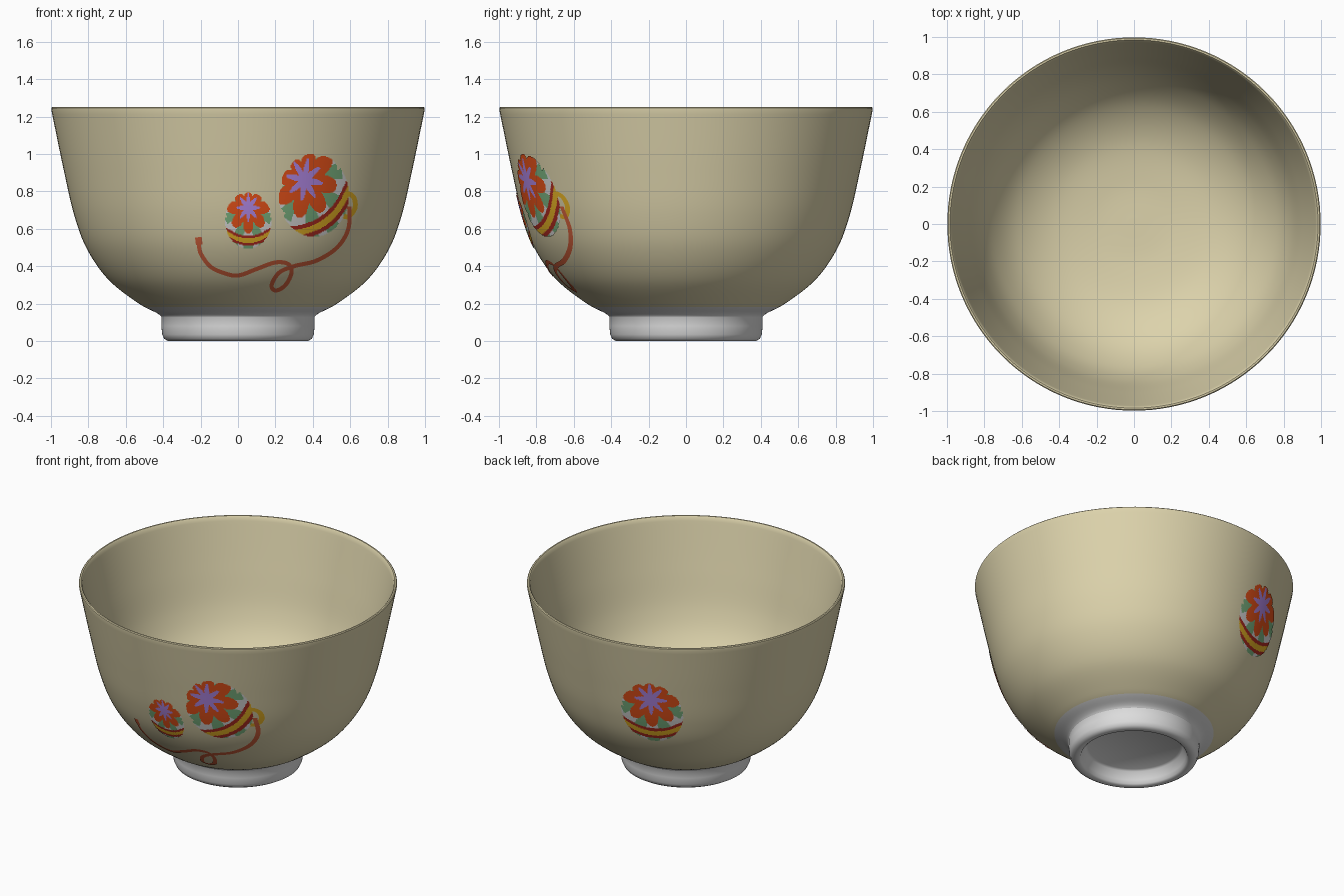
import bpy, bmesh, math
from mathutils import Vector

if "Cube" in bpy.data.objects:
    bpy.data.objects.remove(bpy.data.objects["Cube"])


def material(name, r, g, b):
    m = bpy.data.materials.new(name)
    m.use_nodes = True
    m.diffuse_color = (r, g, b, 1)
    bsdf = m.node_tree.nodes["Principled BSDF"]
    bsdf.inputs["Base Color"].default_value = (r, g, b, 1)
    bsdf.inputs["Roughness"].default_value = 0.6
    return m


CREAM = material("cream glaze", 0.72, 0.65, 0.41)
GREY = material("pale grey clay", 0.72, 0.72, 0.72)
ORANGE = material("orange red", 0.8, 0.085, 0.01)
PURPLE = material("purple", 0.48, 0.27, 0.85)
GREEN = material("leaf green", 0.2, 0.45, 0.22)
RED = material("dark red", 0.42, 0.025, 0.015)
YELLOW = material("golden yellow", 0.85, 0.48, 0.02)
CORD = material("cord red", 0.65, 0.12, 0.045)


def smooth_path(points, steps=8, closed=False):
    """Catmull-Rom curve through 2D points."""
    pts = [Vector(p) for p in points]
    n = len(pts)
    at = (lambda i: pts[i % n]) if closed else (lambda i: pts[max(0, min(n - 1, i))])
    out = []
    for i in range(n if closed else n - 1):
        a, b, c, d = at(i - 1), at(i), at(i + 1), at(i + 2)
        for k in range(steps):
            t = k / steps
            out.append(0.5 * (2 * b + (c - a) * t + (2 * a - 5 * b + 4 * c - d) * t * t
                              + (3 * b - a - 3 * c + d) * t ** 3))
    return out if closed else out + [pts[-1]]


def new_object(name, bm, mats):
    me = bpy.data.meshes.new(name)
    bm.to_mesh(me)
    bm.free()
    for m in mats:
        me.materials.append(m)
    ob = bpy.data.objects.new(name, me)
    bpy.context.collection.objects.link(ob)
    for o in bpy.context.selected_objects:
        o.select_set(False)
    ob.select_set(True)
    bpy.context.view_layer.objects.active = ob
    bpy.ops.object.shade_smooth_by_angle(angle=math.radians(40))
    return ob


def lathe(name, profile, mats, rule=lambda r, z: 0, segments=128):
    """Revolve (radius, height) points, listed from the underside outwards and up."""
    bm = bmesh.new()
    verts = [bm.verts.new((r, 0, z)) for r, z in profile]
    edges = [bm.edges.new(pair) for pair in zip(verts, verts[1:])]
    bmesh.ops.spin(bm, geom=verts + edges, cent=(0, 0, 0), axis=(0, 0, 1),
                   angle=math.tau, steps=segments, use_duplicate=False)
    bmesh.ops.remove_doubles(bm, verts=bm.verts, dist=1e-5)
    bmesh.ops.recalc_face_normals(bm, faces=bm.faces)
    for f in bm.faces:
        c = f.calc_center_median()
        f.material_index = rule(c.xy.length, c.z)
    return new_object(name, bm, mats)


# Bowl: outer wall, rounded lip and inner wall in one profile
outer = smooth_path([(0.41, 0.13), (0.435, 0.15), (0.53, 0.2), (0.69, 0.325), (0.805, 0.487),
                     (0.875, 0.67), (0.933, 0.92), (0.998, 1.235)])
lip = [Vector(p) for p in [(0.998, 1.245), (0.993, 1.25), (0.984, 1.25), (0.978, 1.243)]]
inner = smooth_path([(0.972, 1.22), (0.9, 0.92), (0.835, 0.67), (0.755, 0.5), (0.63, 0.36),
                     (0.45, 0.265), (0.22, 0.225), (0, 0.22)])
lathe("bowl", outer + lip + inner, [CREAM, GREY],
      lambda r, z: 1 if z < 0.185 and r > 0.4 else 0)

# Foot ring with a recessed underside
lathe("foot_ring", [(0, 0.09), (0.29, 0.09), (0.305, 0.08), (0.325, 0.03), (0.335, 0.008),
                    (0.345, 0), (0.375, 0), (0.395, 0.012), (0.405, 0.035), (0.41, 0.08),
                    (0.41, 0.13), (0.42, 0.145)], [GREY])


def wall_radius(z):
    for a, b in zip(outer, outer[1:]):
        if a.y <= z <= b.y:
            return a.x + (b.x - a.x) * (z - a.y) / (b.y - a.y)
    return outer[-1].x


def on_wall(x, z, azimuth, lift):
    """Project a flat drawing point onto the outer wall, seen from an azimuth."""
    r = wall_radius(z) + lift
    depth = math.sqrt(max(r * r - x * x, 0))
    c, s = math.cos(azimuth), math.sin(azimuth)
    return (c * depth - s * x, s * depth + c * x, z)


FRONT = -math.pi / 2
BALL_COLOURS = [ORANGE, PURPLE, GREEN, RED, YELLOW, GREY]


def ball_colour(u, v):
    """Colour slot at a point of the unit disc, or None outside the ball."""
    radius = math.hypot(u, v)
    du, dv = u, v - 0.45
    d = math.hypot(du, dv)
    sector = math.pi / 4
    phi = math.atan2(du, -dv) / sector
    t = 2 * abs(phi - round(phi))          # 0 on a petal axis, 1 between petals
    if radius > (1 - 0.12 * t ** 3 if v > 0.1 else 1):
        return None
    band = v + 0.72 - 0.32 * u * u         # height above the curved sash
    if d < 0.1 or (d < 0.52 and t * d < 0.13 + 0.1 * math.sin(d / 0.52 * math.pi) - 0.12 * d):
        return 1
    if abs(band) < 0.08:
        return 4
    if abs(band) < 0.18:
        return 3
    if band < 0:
        return 2 if math.cos(u * 10) > -0.4 else 5
    if d < 0.93 - 0.38 * t * t:
        return 0
    return 2 if t > 0.5 and d < 1.08 else 5


def painted_ball(name, azimuth, cx, cz, half_w, half_h, tilt=0, cell=0.005):
    bm = bmesh.new()
    cache = {}
    c, s = math.cos(tilt), math.sin(tilt)

    def corner(i, j):
        if (i, j) not in cache:
            cache[i, j] = bm.verts.new(on_wall(cx + i * cell, cz + j * cell, azimuth, 0.005))
        return cache[i, j]

    reach = int(max(half_w, half_h) / cell) + 2
    for i in range(-reach, reach):
        for j in range(-reach, reach):
            p, q = (i + 0.5) * cell / half_w, (j + 0.5) * cell / half_h
            slot = ball_colour(c * p + s * q, c * q - s * p)
            if slot is not None:
                f = bm.faces.new([corner(i, j), corner(i + 1, j),
                                  corner(i + 1, j + 1), corner(i, j + 1)])
                f.material_index = slot
    new_object(name, bm, BALL_COLOURS)


# Three painted thread balls
painted_ball("small_front_ball", FRONT, 0.055, 0.645, 0.125, 0.15)
painted_ball("large_front_ball", FRONT, 0.405, 0.78, 0.187, 0.222, math.radians(35))
painted_ball("back_ball", math.radians(111), 0, 0.75, 0.2, 0.225)


def painted_line(name, points, width, mat, lift, closed=False):
    path = smooth_path(points, 10, closed)
    n = len(path)
    bm = bmesh.new()
    rows = []
    for i, p in enumerate(path):
        a = path[i - 1] if closed or i else p
        b = path[(i + 1) % n] if closed or i < n - 1 else p
        side = (b - a).orthogonal().normalized() * width / 2
        rows.append([bm.verts.new(on_wall(*(p + side * k), FRONT, lift)) for k in (1, 0, -1)])
    for i in range(n if closed else n - 1):
        r, q = rows[i], rows[(i + 1) % n]
        for k in (0, 1):
            f = bm.faces.new([r[k], r[k + 1], q[k + 1], q[k]])
            f.normal_update()
            c = f.calc_center_median()
            if f.normal.dot(Vector((c.x, c.y, 0))) < 0:
                f.normal_flip()
    new_object(name, bm, [mat])


# Trailing cord with a loop, its frayed end, and the ring it hangs from
painted_line("cord", [(-0.21, 0.53), (-0.2, 0.47), (-0.15, 0.4), (-0.08, 0.365), (0, 0.35),
                      (0.1, 0.385), (0.2, 0.42), (0.27, 0.41), (0.285, 0.36), (0.25, 0.295),
                      (0.2, 0.27), (0.18, 0.3), (0.22, 0.365), (0.3, 0.4), (0.42, 0.43),
                      (0.53, 0.5), (0.59, 0.6), (0.595, 0.72)], 0.022, CORD, 0.004)
painted_line("cord_end", [(-0.212, 0.555), (-0.207, 0.515)], 0.036, CORD, 0.0045)
painted_line("yellow_ring", [(0.56, 0.73), (0.585, 0.785), (0.62, 0.765), (0.625, 0.71),
                             (0.59, 0.665), (0.555, 0.68)], 0.026, YELLOW, 0.0035, True)
